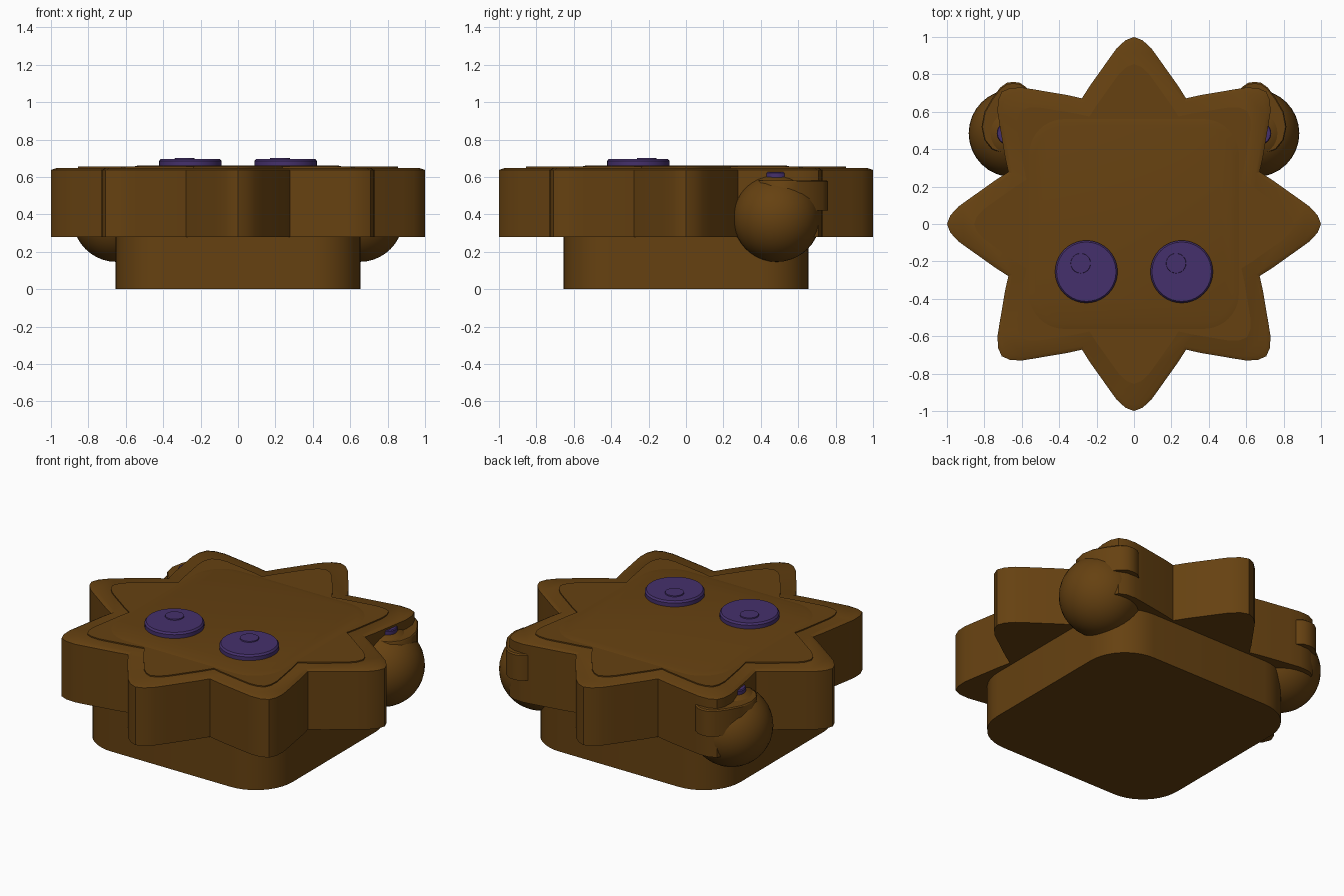
import bpy, bmesh, math

if "Cube" in bpy.data.objects:
    bpy.data.objects.remove(bpy.data.objects["Cube"])

def material(name, rgb):
    m = bpy.data.materials.new(name)
    m.diffuse_color = (*rgb, 1)
    m.use_nodes = True
    m.node_tree.nodes["Principled BSDF"].inputs["Base Color"].default_value = m.diffuse_color
    return m

BROWN = material("brown", (0.132, 0.053, 0.0055))
PURPLE = material("purple", (0.060, 0.030, 0.150))

def finish(bm, name, mat, angle=35):
    bmesh.ops.recalc_face_normals(bm, faces=bm.faces)
    me = bpy.data.meshes.new(name)
    bm.to_mesh(me)
    bm.free()
    me.materials.append(mat)
    ob = bpy.data.objects.new(name, me)
    bpy.context.collection.objects.link(ob)
    bpy.ops.object.select_all(action='DESELECT')
    ob.select_set(True)
    bpy.context.view_layer.objects.active = ob
    bpy.ops.object.shade_smooth_by_angle(angle=math.radians(angle))
    return ob

def loft(name, outline, rings, mat, at=(0, 0), angle=35):
    """Stack scaled copies of an outline; rings are (z, scale)."""
    bm = bmesh.new()
    rows = [[bm.verts.new((at[0] + x * s, at[1] + y * s, z)) for x, y in outline]
            for z, s in rings]
    n = len(outline)
    for a, b in zip(rows, rows[1:]):
        for i in range(n):
            j = (i + 1) % n
            bm.faces.new((a[i], a[j], b[j], b[i]))
    bm.faces.new(rows[0][::-1])
    bm.faces.new(rows[-1])
    return finish(bm, name, mat, angle)

def circle(r, n=40):
    return [(r * math.cos(2 * math.pi * i / n), r * math.sin(2 * math.pi * i / n))
            for i in range(n)]

def rounded_square(h, r, n=10):
    pts = []
    for k in range(4):
        c = math.pi / 4 + k * math.pi / 2
        cx, cy = math.copysign(h - r, math.cos(c)), math.copysign(h - r, math.sin(c))
        for i in range(n + 1):
            a = (k + i / n) * math.pi / 2
            pts.append((cx + r * math.cos(a), cy + r * math.sin(a)))
    return pts

# eight-petal outline: half petal as (distance out, sideways)
half = [(0.672, 0.278), (0.74, 0.235), (0.81, 0.185), (0.885, 0.132),
        (0.94, 0.092), (0.982, 0.046)]
petal = [(u, -v) for u, v in half] + [(1.0, 0.0)] + [(u, v) for u, v in half[:0:-1]]
star = []
for k in range(8):
    c, s = math.cos(k * math.pi / 4), math.sin(k * math.pi / 4)
    star += [(u * c - v * s, u * s + v * c) for u, v in petal]

# body: base block, petal mane, thin inner petals and face pad
loft("base", rounded_square(0.655, 0.25), [(0, 1), (0.30, 1)], BROWN)
loft("mane", star, [(0.28, 1), (0.638, 1), (0.648, 0.97)], BROWN, angle=30)
loft("inner_mane", star, [(0.64, 0.855), (0.655, 0.855)], BROWN)
loft("face_pad", rounded_square(0.565, 0.19), [(0.64, 1), (0.654, 1), (0.662, 0.94)], BROWN)

# ear collar outline, an egg with its narrow end to the back
side = [(0.035, 0.275), (0.07, 0.25), (0.115, 0.19), (0.155, 0.12), (0.17, 0.04),
        (0.155, -0.03), (0.115, -0.08), (0.05, -0.105)]
collar = [(0, 0.28)] + [(-x, y) for x, y in side] + [(x, y) for x, y in side[::-1]]

for sx, tag in ((-1, "left"), (1, "right")):
    # eyes with a raised pupil dot
    e = (sx * 0.255, -0.255)
    loft(tag + "_eye", circle(0.167), [(0.64, 1), (0.685, 1), (0.696, 0.95)], PURPLE, e)
    loft(tag + "_pupil", circle(0.055, 24), [(0.69, 1), (0.702, 0.95)], PURPLE,
         (e[0] - 0.03, e[1] + 0.045))
    # ears: ball, collar and button
    bm = bmesh.new()
    bmesh.ops.create_uvsphere(bm, u_segments=32, v_segments=20, radius=0.234)
    bmesh.ops.translate(bm, verts=bm.verts, vec=(sx * 0.65, 0.485, 0.38))
    finish(bm, tag + "_ear", BROWN)
    loft(tag + "_ear_collar", collar, [(0.42, 1), (0.575, 1), (0.582, 0.97)], BROWN,
         (sx * 0.645, 0.48))
    loft(tag + "_ear_button", circle(0.062, 24), [(0.59, 1), (0.62, 1), (0.626, 0.93)],
         PURPLE, (sx * 0.672, 0.485))
